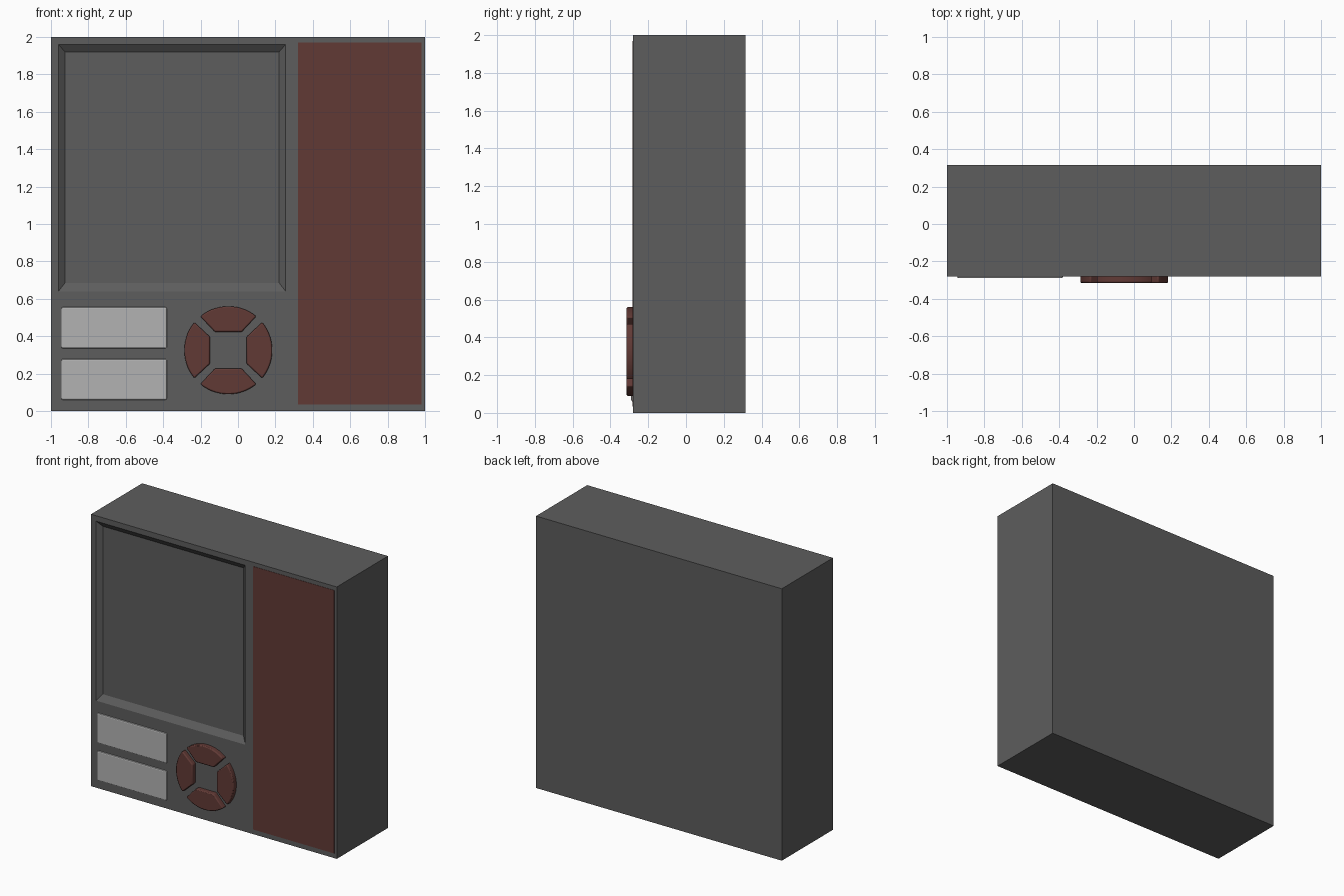
import bpy, bmesh, math
from mathutils import Matrix

if "Cube" in bpy.data.objects:
    bpy.data.objects.remove(bpy.data.objects["Cube"])

FRONT, BACK = -0.28, 0.315


def material(name, r, g, b):
    m = bpy.data.materials.new(name)
    m.diffuse_color = (r, g, b, 1)
    m.use_nodes = True
    m.node_tree.nodes["Principled BSDF"].inputs["Base Color"].default_value = m.diffuse_color
    return m


dark = material("dark_grey", 0.11, 0.11, 0.11)
red = material("dull_red", 0.12, 0.042, 0.036)
light = material("light_grey", 0.45, 0.45, 0.45)


def finish(bm, name, mat, bevel=0):
    bmesh.ops.recalc_face_normals(bm, faces=bm.faces)
    mesh = bpy.data.meshes.new(name)
    bm.to_mesh(mesh)
    bm.free()
    ob = bpy.data.objects.new(name, mesh)
    bpy.context.collection.objects.link(ob)
    mesh.materials.append(mat)
    if bevel:
        mod = ob.modifiers.new("soft_edges", 'BEVEL')
        mod.width, mod.segments = bevel, 2
        mod.limit_method = 'ANGLE'
        mod.angle_limit = math.radians(40)
    return ob


def ring(bm, x0, x1, z0, z1, y):
    return [bm.verts.new((x, y, z)) for x, z in ((x0, z0), (x1, z0), (x1, z1), (x0, z1))]


# Casing: nested rectangles joined into a box with a sloped screen recess
bm = bmesh.new()
rings = [ring(bm, -1, 1, 0, 2, BACK),
         ring(bm, -1, 1, 0, 2, FRONT),
         ring(bm, -0.96, 0.255, 0.64, 1.96, FRONT),
         ring(bm, -0.925, 0.22, 0.685, 1.92, FRONT + 0.03)]
for a, b in zip(rings, rings[1:]):
    for i in range(4):
        j = (i + 1) % 4
        bm.faces.new((a[i], a[j], b[j], b[i]))
bm.faces.new(rings[0])
bm.faces.new(rings[-1])
finish(bm, "casing", dark)


# Flat plates: side panel and two push buttons
def plate(name, x0, x1, z0, z1, y, mat, bevel=0):
    bm = bmesh.new()
    face = bm.faces.new(ring(bm, x0, x1, z0, z1, y))
    new = bmesh.ops.extrude_face_region(bm, geom=[face])["geom"]
    for v in new:
        if isinstance(v, bmesh.types.BMVert):
            v.co.y = FRONT + 0.01
    return finish(bm, name, mat, bevel)


plate("side_panel", 0.32, 0.98, 0.035, 1.97, FRONT - 0.002, red)
plate("upper_button", -0.945, -0.38, 0.335, 0.555, FRONT - 0.01, light, 0.008)
plate("lower_button", -0.945, -0.38, 0.06, 0.278, FRONT - 0.01, light, 0.008)

# Direction pad: four arc segments around a square gap
R, INNER, HALF = 0.235, 0.098, 0.072
spread = math.radians(39.5)
STEPS = 14
arc = [(R * math.sin(t), R * math.cos(t))
       for t in (spread - 2 * spread * i / STEPS for i in range(STEPS + 1))]
outline = [(-HALF, INNER), (HALF, INNER)] + arc
for k, side in enumerate(("top", "right", "bottom", "left")):
    bm = bmesh.new()
    front = [bm.verts.new((x, -0.315, z)) for x, z in outline]
    back = [bm.verts.new((x, FRONT + 0.01, z)) for x, z in outline]
    bm.faces.new(front)
    bm.faces.new(back)
    for i in range(len(outline)):
        j = (i + 1) % len(outline)
        bm.faces.new((front[i], front[j], back[j], back[i]))
    place = Matrix.Translation((-0.052, 0, 0.325)) @ Matrix.Rotation(k * math.pi / 2, 4, 'Y')
    bmesh.ops.transform(bm, matrix=place, verts=bm.verts)
    ob = finish(bm, "pad_" + side, red, 0.007)
    bpy.ops.object.select_all(action='DESELECT')
    bpy.context.view_layer.objects.active = ob
    ob.select_set(True)
    bpy.ops.object.shade_smooth_by_angle(angle=math.radians(30))
